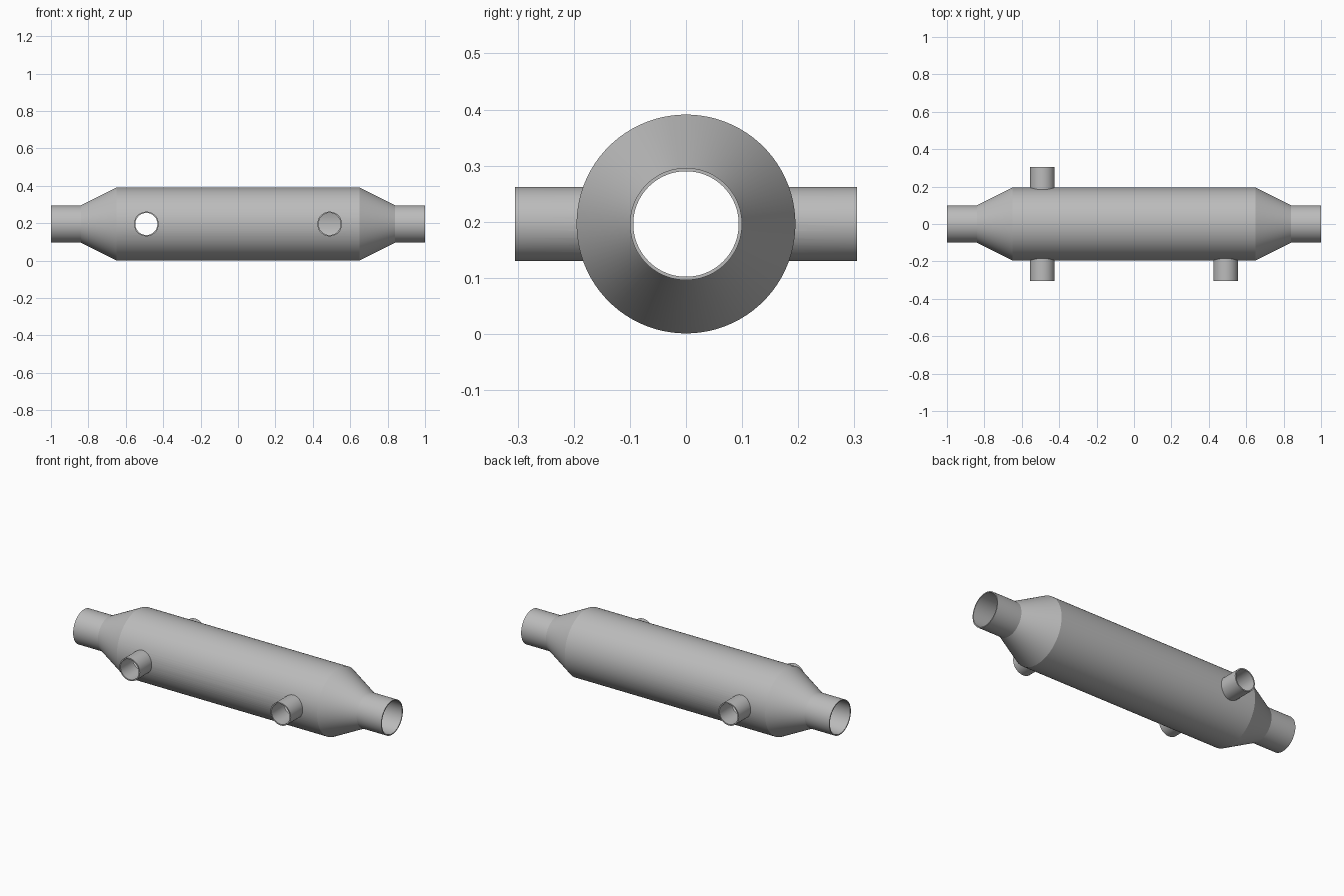
import bpy, math
from mathutils import Matrix, Vector

cube = bpy.data.objects.get("Cube")
if cube:
    bpy.data.objects.remove(cube, do_unlink=True)

CENTRE_Z = 0.196
WALL = 0.006
SIDES = 96

steel = bpy.data.materials.new("grey_steel")
steel.use_nodes = True
GREY = (0.5, 0.5, 0.5, 1)
steel.diffuse_color = GREY
steel.node_tree.nodes["Principled BSDF"].inputs["Base Color"].default_value = GREY


def lathe(name, profile, sides, matrix):
    """Closed solid turned around local z from (height, radius) pairs."""
    verts, faces = [], []
    for h, r in profile:
        for i in range(sides):
            a = math.tau * i / sides
            verts.append(matrix @ Vector((r * math.cos(a), r * math.sin(a), h)))
    for k in range(len(profile) - 1):
        for i in range(sides):
            j = (i + 1) % sides
            a, b = k * sides, (k + 1) * sides
            faces.append((a + i, a + j, b + j, b + i))
    last = (len(profile) - 1) * sides
    faces.append(tuple(reversed(range(sides))))
    faces.append(tuple(range(last, last + sides)))
    mesh = bpy.data.meshes.new(name)
    mesh.from_pydata(verts, [], faces)
    mesh.materials.append(steel)
    obj = bpy.data.objects.new(name, mesh)
    bpy.context.collection.objects.link(obj)
    return obj


def boolean(target, tool, operation):
    """Apply a boolean and discard the tool."""
    mod = target.modifiers.new(operation, "BOOLEAN")
    mod.operation = operation
    mod.solver = "EXACT"
    mod.object = tool
    bpy.ops.object.select_all(action="DESELECT")
    bpy.context.view_layer.objects.active = target
    target.select_set(True)
    bpy.ops.object.modifier_apply(modifier=mod.name)
    bpy.data.objects.remove(tool, do_unlink=True)


def mirrored(half):
    return [(-h, r) for h, r in half] + [(h, r) for h, r in reversed(half)]


# Main tube: wide barrel, tapered shoulders, narrow end pipes
along_x = Matrix.Translation((0, 0, CENTRE_Z)) @ Matrix.Rotation(math.pi / 2, 4, "Y")
body = lathe("tube_housing", mirrored([(1, 0.1), (0.84, 0.1), (0.65, 0.195)]), SIDES, along_x)
hollow = lathe("hollow_cutter", mirrored(
    [(1.05, 0.1 - WALL), (0.84, 0.1 - WALL), (0.65, 0.195 - WALL)]), SIDES, along_x)

# Side ports: two opposite each other on the right, one on the front left
ports = [(-0.49, -1), (-0.49, 1), (0.49, -1)]
bores = []
for x, side in ports:
    facing = (Matrix.Translation((x, 0, CENTRE_Z))
              @ Matrix.Rotation(-side * math.pi / 2, 4, "X"))
    port = lathe("side_port", [(0.12, 0.066), (0.305, 0.066)], 64, facing)
    boolean(body, port, "UNION")
    bores.append(lathe("bore_cutter", [(0.1, 0.059), (0.35, 0.059)], 64, facing))

# Hollow out the housing and the ports
for cutter in [hollow] + bores:
    boolean(body, cutter, "DIFFERENCE")

bpy.ops.object.select_all(action="DESELECT")
body.select_set(True)
bpy.context.view_layer.objects.active = body
bpy.ops.object.shade_smooth_by_angle(angle=math.radians(20))
